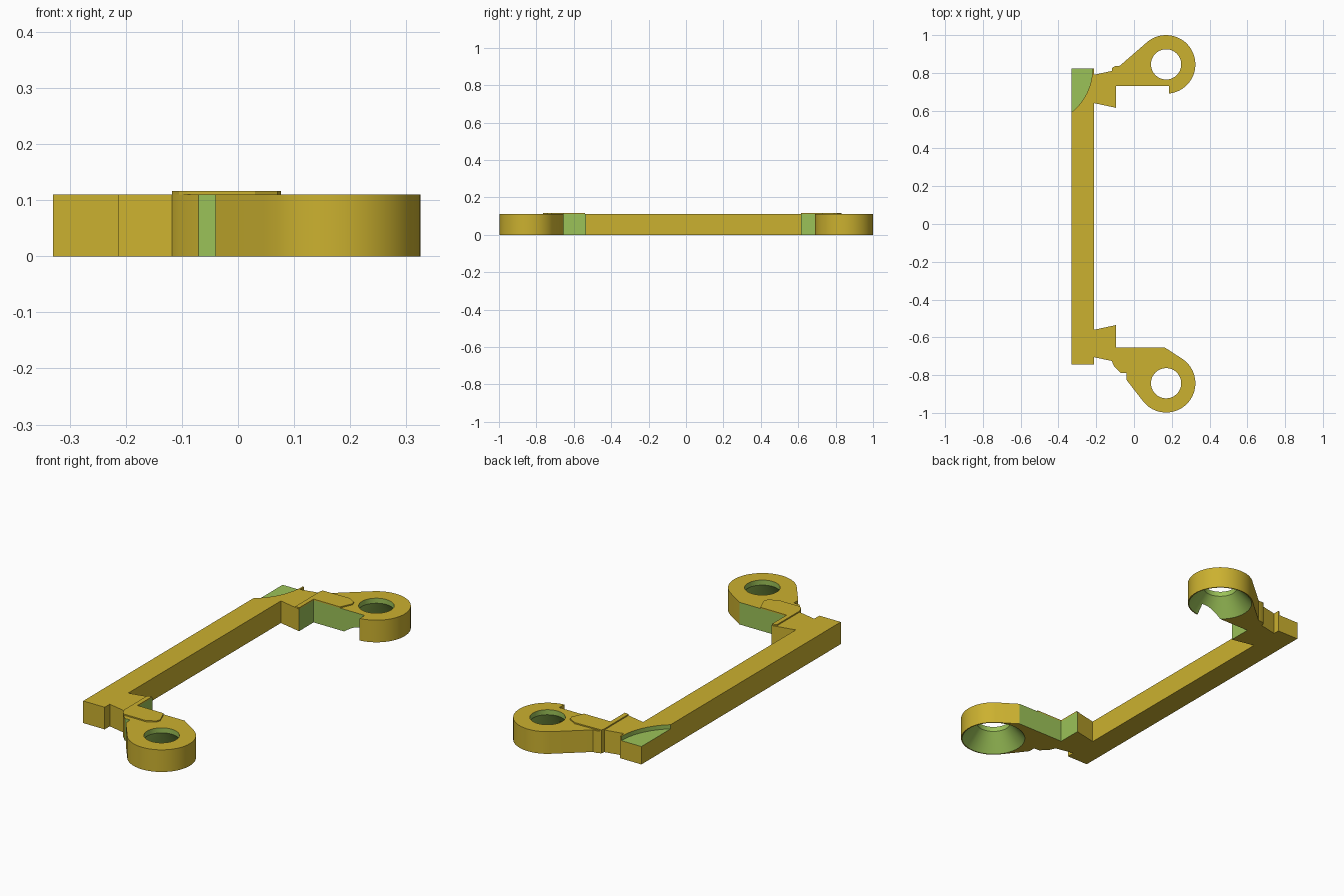
import bpy, bmesh, math

if "Cube" in bpy.data.objects:
    bpy.data.objects.remove(bpy.data.objects["Cube"])

H = 0.11           # plate thickness
JOIN = -0.212      # x where the arms meet the bar
RING_X, RING_R = 0.17, 0.155


def material(name, rgb):
    m = bpy.data.materials.new(name)
    m.diffuse_color = (*rgb, 1)
    m.use_nodes = True
    m.node_tree.nodes["Principled BSDF"].inputs["Base Color"].default_value = m.diffuse_color
    return m


MATS = [material("golden yellow", (0.60, 0.44, 0.029)),
        material("leaf green", (0.33, 0.54, 0.098))]


def finish(name, bm):
    bmesh.ops.recalc_face_normals(bm, faces=bm.faces)
    me = bpy.data.meshes.new(name)
    bm.to_mesh(me)
    bm.free()
    for m in MATS:
        me.materials.append(m)
    ob = bpy.data.objects.new(name, me)
    bpy.context.collection.objects.link(ob)
    return ob


def prism(name, pts, z0, z1, green=lambda c, n: False):
    """Extrude an outline; faces passing the rule become green."""
    bm = bmesh.new()
    face = bm.faces.new([bm.verts.new((x, y, z0)) for x, y in pts])
    top = bmesh.ops.extrude_face_region(bm, geom=[face])["geom"]
    bmesh.ops.translate(bm, vec=(0, 0, z1 - z0),
                        verts=[v for v in top if isinstance(v, bmesh.types.BMVert)])
    bmesh.ops.recalc_face_normals(bm, faces=bm.faces)
    for f in bm.faces:
        f.material_index = int(green(f.calc_center_median(), f.normal))
    return finish(name, bm)


def lathe(name, x, y, profile, n=64):
    """Solid of revolution from (radius, z) pairs, all green."""
    bm = bmesh.new()
    rings = [[bm.verts.new((x + r * math.cos(2 * math.pi * i / n),
                            y + r * math.sin(2 * math.pi * i / n), z))
              for i in range(n)] for r, z in profile]
    for a, b in zip(rings, rings[1:]):
        for i in range(n):
            j = (i + 1) % n
            bm.faces.new((a[i], a[j], b[j], b[i]))
    bm.faces.new(rings[0])
    bm.faces.new(rings[-1])
    for f in bm.faces:
        f.material_index = 1
    return finish(name, bm)


def cut(ob, cutter):
    mod = ob.modifiers.new("cut", 'BOOLEAN')
    mod.operation, mod.solver, mod.object = 'DIFFERENCE', 'EXACT', cutter
    bpy.context.view_layer.objects.active = ob
    bpy.ops.object.modifier_apply(modifier=mod.name)
    bpy.data.objects.remove(cutter)


def smooth(ob):
    bpy.ops.object.select_all(action='DESELECT')
    ob.select_set(True)
    bpy.context.view_layer.objects.active = ob
    bpy.ops.object.shade_smooth_by_angle(angle=math.radians(25))


def arc(cy, a0, a1, n=40):
    return [(RING_X + RING_R * math.cos(math.radians(a0 + (a1 - a0) * i / n)),
             cy + RING_R * math.sin(math.radians(a0 + (a1 - a0) * i / n)))
            for i in range(n + 1)]


# Long bar with a shallow curved recess at its back end
bar = prism("long_bar", [(-0.33, -0.745), (JOIN, -0.745), (JOIN, 0.822), (-0.33, 0.822)], 0, H)
cut(bar, lathe("recess_cutter", -0.515, 0.822, [(0.295, 0.089), (0.295, 0.2)], 96))
smooth(bar)

# Back arm: bracket, small bump, ring and open step under the ring
back_y = 0.845
back = prism("back_arm",
             [(JOIN, 0.64), (JOIN, 0.79), (-0.118, 0.81), (-0.115, 0.828), (-0.1, 0.836),
              (-0.075, 0.838)] + arc(back_y, 130, -84)
             + [(0.186, 0.73), (-0.095, 0.73), (-0.095, 0.615)], 0, H,
             lambda c, n: (abs(c.x + 0.095) < 1e-3 and n.x > 0.9)
             or (abs(c.y - 0.73) < 1e-3 and n.y < -0.9))

# Front arm: bracket, ring and stepped outer edge
front_y = -0.843
front = prism("front_arm",
              [(JOIN, -0.705), (JOIN, -0.56), (-0.095, -0.535), (-0.095, -0.655),
               (0.165, -0.655)] + arc(front_y, 54, -143)
              + [(-0.04, -0.825), (-0.04, -0.79), (-0.07, -0.79), (-0.105, -0.755),
                 (-0.118, -0.725)], 0, H,
              lambda c, n: (abs(c.x + 0.095) < 1e-3 and n.x > 0.9)
              or (abs(c.y + 0.655) < 1e-3 and n.y > 0.9)
              or (abs(c.y + 0.79) < 1e-3 and n.y < -0.9))

# Screw holes, flared from below
for arm, cy in ((back, back_y), (front, front_y)):
    cut(arm, lathe("hole_cutter", RING_X, cy,
                   [(0.155, -0.006), (0.08, 0.085), (0.08, 0.2)]))
    smooth(arm)

# Thin raised pads on the arms
prism("back_pad", [(-0.118, 0.62), (-0.095, 0.616), (-0.095, 0.73), (0.05, 0.73), (0.077, 0.79),
                   (0.07, 0.81), (0.03, 0.832), (-0.115, 0.828), (-0.118, 0.81)], H, H + 0.006)
prism("front_pad", [(-0.118, -0.545), (-0.095, -0.54), (-0.095, -0.655), (0.05, -0.655),
                    (0.077, -0.72), (0.07, -0.74), (0.03, -0.765), (-0.09, -0.765),
                    (-0.105, -0.755), (-0.118, -0.725)], H, H + 0.006)
